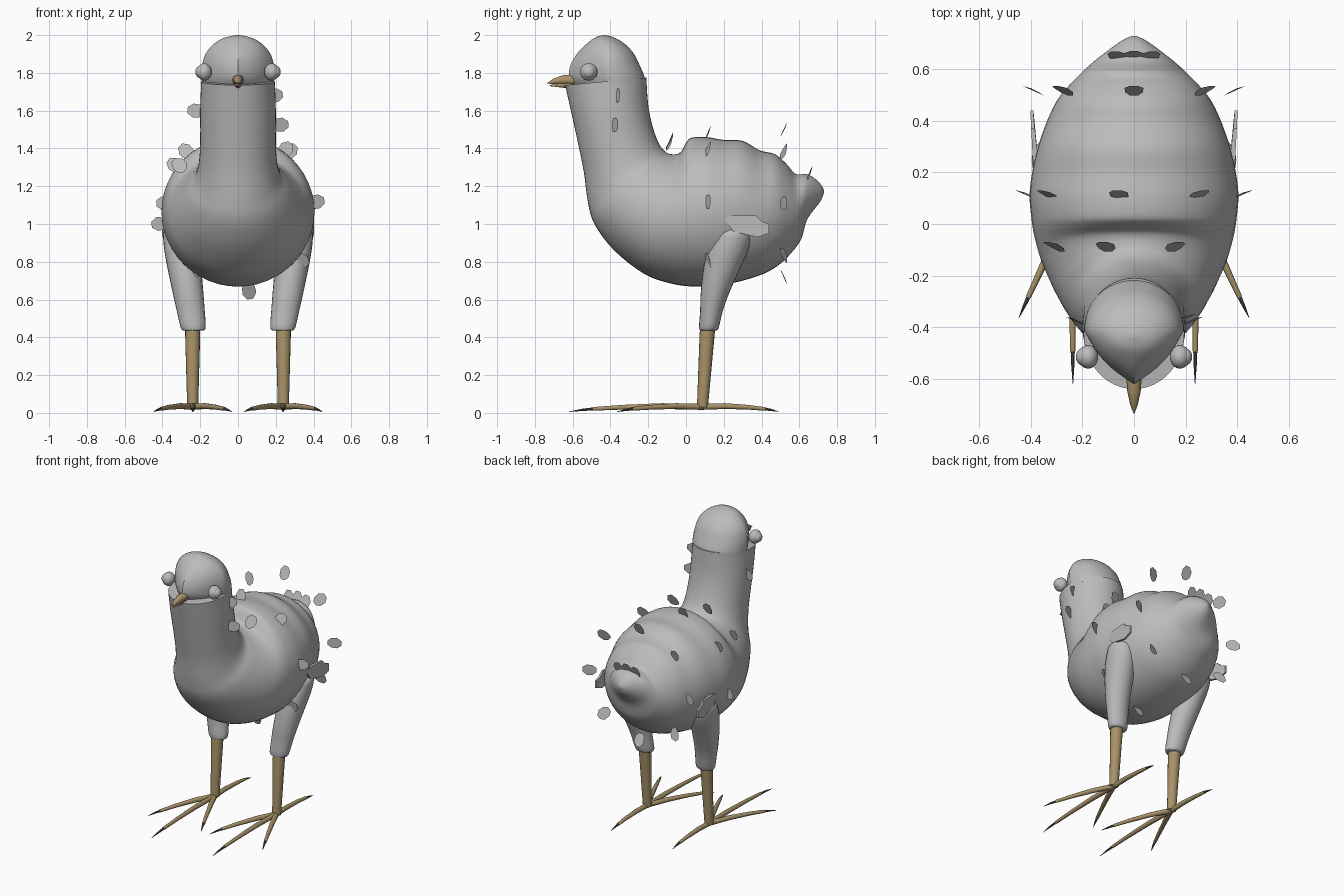
import bpy, bmesh, math
from mathutils import Vector, Matrix

if "Cube" in bpy.data.objects:
    bpy.data.objects.remove(bpy.data.objects["Cube"])


def material(name, rgb):
    m = bpy.data.materials.new(name)
    m.diffuse_color = (*rgb, 1)
    m.use_nodes = True
    m.node_tree.nodes["Principled BSDF"].inputs["Base Color"].default_value = m.diffuse_color
    return m


GREY = material("plumage_grey", (0.5, 0.5, 0.5))
TAN = material("leg_tan", (0.39, 0.29, 0.14))
DARK = material("claw_dark", (0.10, 0.09, 0.08))


def finish(name, bm, mat, mirror=False, smooth=True, normals=True):
    if normals:
        bmesh.ops.recalc_face_normals(bm, faces=bm.faces[:])
    me = bpy.data.meshes.new(name)
    bm.to_mesh(me)
    bm.free()
    me.materials.append(mat)
    ob = bpy.data.objects.new(name, me)
    bpy.context.collection.objects.link(ob)
    if smooth:
        bpy.ops.object.select_all(action='DESELECT')
        ob.select_set(True)
        bpy.context.view_layer.objects.active = ob
        bpy.ops.object.shade_smooth_by_angle(angle=math.radians(40))
    if mirror:
        ob.modifiers.new("mirror", 'MIRROR').use_clip = False
    return ob


def spline(rows, steps=4):
    """Catmull-Rom interpolation through rows of numbers."""
    out = []
    for i in range(len(rows) - 1):
        a, b, c, d = (rows[max(0, min(len(rows) - 1, i + k))] for k in (-1, 0, 1, 2))
        for s in range(steps):
            t = s / steps
            out.append([0.5 * (2 * q + (r - p) * t + (2 * p - 5 * q + 4 * r - u) * t * t
                               + (3 * q - p - 3 * r + u) * t ** 3)
                        for p, q, r, u in zip(a, b, c, d)])
    return out + [list(rows[-1])]


def loft(rings):
    bm = bmesh.new()
    vs = [[bm.verts.new(p) for p in ring] for ring in rings]
    n = len(vs[0])
    for a, b in zip(vs, vs[1:]):
        for i in range(n):
            bm.faces.new((a[i], a[(i + 1) % n], b[(i + 1) % n], b[i]))
    bm.faces.new(vs[0])
    bm.faces.new(vs[-1])
    return bm


def angles(n):
    return [2 * math.pi * i / n for i in range(n)]


def tube(path, n=10):
    """Round tube through (x, y, z, radius) points."""
    pts = [Vector(p[:3]) for p in path]
    rings = []
    for i, p in enumerate(pts):
        d = pts[min(i + 1, len(pts) - 1)] - pts[max(i - 1, 0)]
        u = d.orthogonal().normalized() if abs(d.z) > d.length * .9 else d.cross(Vector((0, 0, 1))).normalized()
        v = d.cross(u).normalized()
        rings.append([p + path[i][3] * (u * math.cos(a) + v * math.sin(a)) for a in angles(n)])
    return loft(rings)


# Neck and body: slices given as under point (y, z), upper point (y, z), half width
body = [(-.64, 1.735, -.21, 1.775, .195), (-.605, 1.58, -.20, 1.63, .20), (-.57, 1.42, -.175, 1.51, .20),
        (-.54, 1.27, -.14, 1.42, .205), (-.52, 1.12, -.105, 1.38, .225), (-.485, 1.0, -.08, 1.37, .27),
        (-.38, .86, -.05, 1.37, .32), (-.22, .735, -.025, 1.385, .365), (-.08, .685, 0, 1.43, .388),
        (.02, .67, .03, 1.457, .398), (.11, .67, .11, 1.46, .405), (.2, .68, .2, 1.445, .395),
        (.3, .70, .3, 1.44, .372), (.42, .74, .39, 1.39, .335), (.5, .79, .47, 1.37, .295),
        (.56, .85, .53, 1.32, .245), (.61, .92, .58, 1.265, .195), (.64, 1.02, .63, 1.265, .15),
        (.685, 1.085, .67, 1.25, .095), (.715, 1.125, .71, 1.215, .045), (.73, 1.165, .73, 1.18, .008)]
rings = []
for y0, z0, y1, z1, w in spline(body):
    c, h = Vector((0, (y0 + y1) / 2, (z0 + z1) / 2)), Vector((0, (y1 - y0) / 2, (z1 - z0) / 2))
    rings.append([c + h * math.cos(a) + Vector((w * math.sin(a), 0, 0)) for a in angles(48)])
finish("neck_and_body", loft(rings), GREY)

# Head: z, front y, back y, half width, pointedness of the face
head = [(1.74, -.60, -.215, .19, .6), (1.78, -.62, -.22, .193, .6), (1.84, -.612, -.245, .19, .55),
        (1.90, -.578, -.275, .172, .4), (1.95, -.53, -.32, .132, .2), (1.985, -.485, -.375, .075, 0),
        (2.0, -.44, -.425, .01, 0)]
rings = []
for z, f, b, w, k in spline(head):
    mid = (f + b) / 2 + .02 * k
    ring = []
    for a in angles(48):
        c, s = math.cos(a), math.sin(a)
        if s < 0:
            tri = 1 / (abs(c) + abs(s))
            g = 1 - k * (1 - tri)
            ring.append((w * c * g, mid + (mid - f) * s * g, z))
        else:
            ring.append((w * c, mid + (b - mid) * s, z))
    rings.append(ring)
finish("head", loft(rings), GREY)

# Beak halves
finish("upper_beak", tube([(0, -.59, 1.763, .03), (0, -.65, 1.763, .026), (0, -.70, 1.755, .015),
                           (0, -.735, 1.745, .002)]), TAN)
finish("lower_beak", tube([(0, -.60, 1.742, .022), (0, -.65, 1.738, .018), (0, -.722, 1.732, .002)]), TAN)

# Eyes: bulging ball, rim and lens
for name, x, r, sx in (("eyeball", .178, .046, .85), ("eye_lens", .197, .034, .85)):
    bm = bmesh.new()
    bmesh.ops.create_uvsphere(bm, u_segments=20, v_segments=12, radius=r,
                              matrix=Matrix.Translation((x, -.515, 1.805)) @ Matrix.Diagonal((sx, 1, 1, 1)))
    finish(name, bm, GREY, mirror=True)

# Thighs: x, y, z, half widths
thigh = [(.237, .12, .435, .05, .04), (.237, .121, .45, .066, .052), (.25, .135, .54, .074, .06),
         (.262, .15, .62, .08, .073), (.28, .182, .74, .088, .093), (.295, .215, .84, .092, .106),
         (.31, .24, .91, .085, .1), (.325, .25, .955, .068, .075), (.335, .25, .985, .02, .02)]
rings = [[(x + rx * math.cos(a), y + ry * math.sin(a), z) for a in angles(24)]
         for x, y, z, rx, ry in spline(thigh, 3)]
finish("thigh", loft(rings), GREY, mirror=True)

# Shanks
finish("shank", tube([(.24, .115, .445, .04), (.24, .112, .42, .04), (.24, .087, .03, .029)], 16), TAN, mirror=True)

# Toes with dark claws
for name, tx, ty in (("middle", .237, -.62), ("outer", .447, -.365), ("inner", .033, -.365), ("back", .24, .49)):
    def at(t, z, r):
        return (.24 + (tx - .24) * t, .085 + (ty - .085) * t, z, r)
    finish(name + "_toe", tube([at(-.02, .032, .017), at(.3, .036, .016), at(.6, .03, .013),
                                at(.82, .021, .010)]), TAN, mirror=True)
    finish(name + "_claw", tube([at(.8, .022, .0085), at(.9, .016, .006), at(1, .006, .001)], 8), DARK, mirror=True)

# Small wing plates on the flanks
bm = bmesh.new()
outline = [(.2, 1.03), (.25, 1.045), (.37, 1.045), (.40, 1.015), (.44, 1.0), (.44, .95), (.38, .93), (.25, .96)]
face = bm.faces.new([bm.verts.new((.39 + .05 * (y - .2), y, z)) for y, z in outline])
ext = bmesh.ops.extrude_face_region(bm, geom=[face])
for v in ext["geom"]:
    if isinstance(v, bmesh.types.BMVert):
        v.co.x -= .012 + .06 * max(0, .4 - v.co.y)
finish("wing", bm, GREY, mirror=True, smooth=False)

# Feathers: thin forward-facing flakes that lean back as they point outward
flakes = []
for y, cz, r, start in ((.515, 1.11, .39, 0), (.11, 1.06, .42, 8)):
    for i in range(8):
        a = start + 45 * i
        t = math.radians(a)
        flakes.append((r * math.cos(t), y, cz + r * math.sin(t), a))
flakes += [(.16, -.09, 1.43, 67), (-.11, -.09, 1.44, 105), (-.31, -.09, 1.31, 141),
           (.225, -.38, 1.525, 5), (-.225, -.38, 1.6, 175), (.195, -.37, 1.68, 10),
           (-.065, .648, 1.262, 100), (0, .65, 1.27, 90), (.065, .648, 1.262, 80)]
leaf = [(-.04, -.015), (-.022, -.034), (.012, -.037), (.042, -.016), (.042, .016), (.012, .037), (-.022, .034), (-.04, .015)]
bm = bmesh.new()
for x, y, z, a in flakes:
    t = math.radians(a)
    out, side = Vector((math.cos(t), 0, math.sin(t))), Vector((-math.sin(t), 0, math.cos(t)))
    ring = [bm.verts.new(Vector((x, y, z)) + out * u + side * v + Vector((0, .45 * u + 5 * v * v, 0)))
            for u, v in leaf]
    f = bm.faces.new(ring)
    f.normal_update()
    if f.normal.y > 0:
        f.normal_flip()
finish("feathers", bm, GREY, smooth=False, normals=False)
